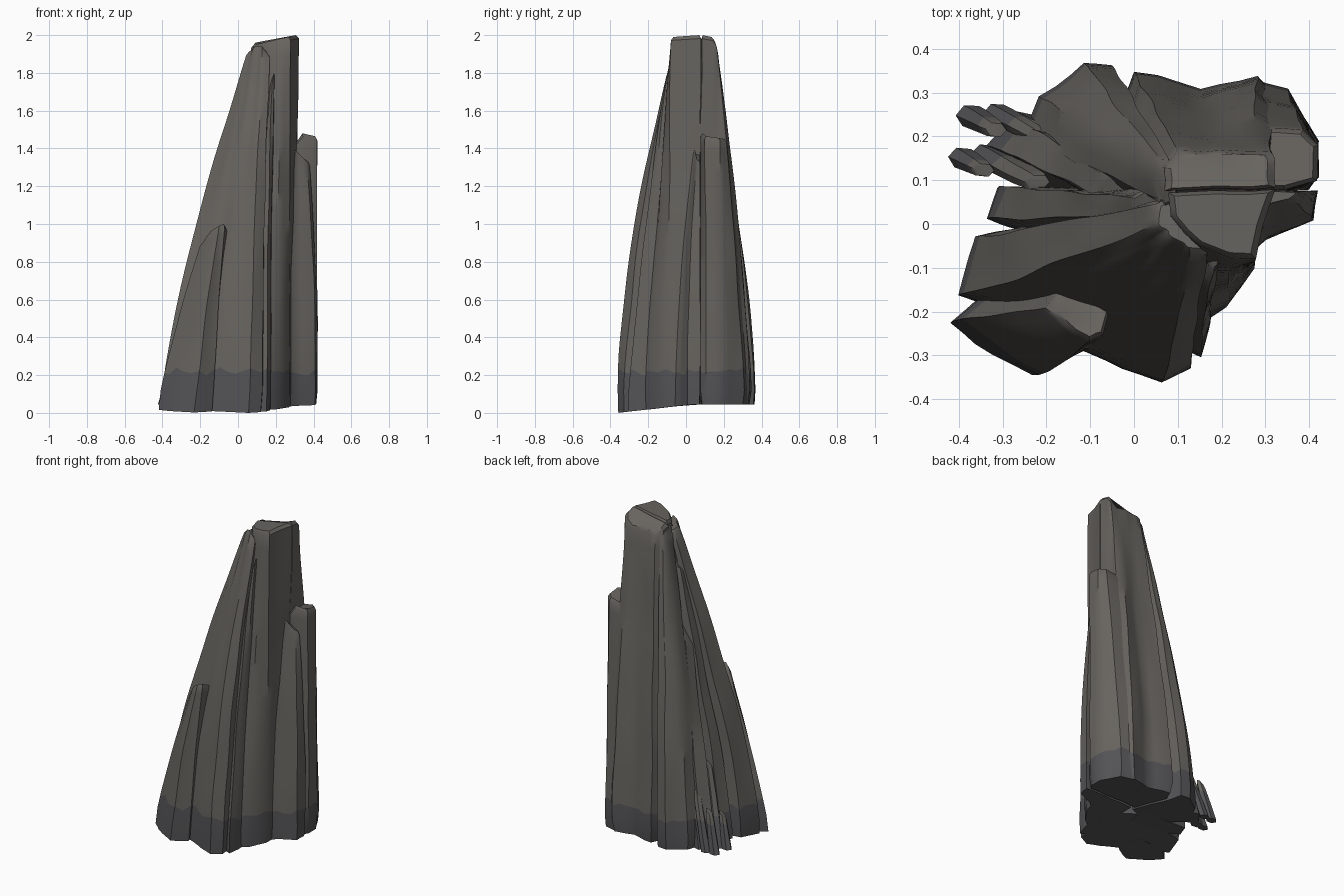
import bpy, bmesh, math
from mathutils import Vector, noise


def material(name, rgb):
    m = bpy.data.materials.new(name)
    m.diffuse_color = (*rgb, 1)
    return m


STONE = material("stone", (0.135, 0.127, 0.114))
DAMP = material("damp_stone", (0.088, 0.088, 0.094))


def base_z(y):
    return max(0.0, min(0.045, (y + 0.37) * 0.11))


def subdivide(corners, step=0.045):
    """Split the long base edges so that the rock faces can ripple."""
    out = []
    for a, b in zip(corners, corners[1:] + corners[:1]):
        n = max(1, round(math.dist(a[:2], b[:2]) / step))
        for i in range(n):
            f = i / n
            out.append([p + (q - p) * f for p, q in zip(a, b)])
    return out


def slab(name, corners, px=1.3, py=1.3, rough=0.01, rows=22, foot=0.04):
    """Tapering slab; each corner is base x, base y, top x, top y, top z."""
    ring = subdivide([list(c) for c in corners])
    bm = bmesh.new()
    grid = []
    mid = [sum(c[k] for c in ring) / len(ring) for k in range(5)]
    for r in range(rows + 4):
        row = []
        for bx, by, tx, ty, tz in ring:
            z0 = base_z(by)
            jag = 0.22 + 0.035 * noise.noise(Vector((bx * 31, by * 31, 3)))
            zj = min(jag, tz - 0.04)
            if r < 3:
                z = (z0, 0.12, zj)[r]
            elif r < rows + 3:
                z = zj + (tz - 0.018 - zj) * (r - 2) / rows
            else:
                z = tz
            t = min(1, (z - z0) / (tz - z0))
            x = bx + (tx - bx) * t ** px
            y = by + (ty - by) * t ** py
            # vertical grooves with slow change along the height
            q = Vector((bx * 9, by * 9, z * 2.6))
            x += rough * noise.noise(q)
            y += rough * noise.noise(q + Vector((17, 5, 2)))
            if r == rows + 3:      # softened top edge
                x += (mid[2] - x) * 0.13
                y += (mid[3] - y) * 0.13
            if r == 0:             # slightly undercut foot
                x += (mid[0] - x) * foot
                y += (mid[1] - y) * foot
            row.append(bm.verts.new((x, y, z)))
        grid.append(row)
    n = len(ring)
    for r in range(len(grid) - 1):
        for i in range(n):
            j = (i + 1) % n
            f = bm.faces.new((grid[r][i], grid[r][j], grid[r + 1][j], grid[r + 1][i]))
            f.material_index = 1 if r < 2 else 0
    bm.faces.new(grid[0][::-1]).material_index = 1
    bm.faces.new(grid[-1])
    bmesh.ops.recalc_face_normals(bm, faces=bm.faces)
    me = bpy.data.meshes.new(name)
    bm.to_mesh(me)
    bm.free()
    me.materials.append(STONE)
    me.materials.append(DAMP)
    ob = bpy.data.objects.new(name, me)
    bpy.context.collection.objects.link(ob)
    bpy.ops.object.select_all(action='DESELECT')
    ob.select_set(True)
    bpy.context.view_layer.objects.active = ob
    bpy.ops.object.shade_smooth_by_angle(angle=math.radians(35))


# broad leaning front face
slab("front_face", [
    (-0.37, -0.03, 0.06, 0.05, 1.90), (-0.405, -0.16, 0.055, 0.0, 1.91),
    (-0.15, -0.28, 0.09, -0.04, 1.94), (0.06, -0.37, 0.135, -0.06, 1.94),
    (0.125, -0.33, 0.165, -0.065, 1.90), (0.14, -0.05, 0.16, 0.0, 1.92),
    (0.0, 0.04, 0.10, 0.06, 1.93)], 1.38, 1.7, foot=0.02)

# low buttress against the front face
slab("front_buttress", [
    (-0.425, -0.225, -0.20, -0.19, 0.90), (-0.37, -0.28, -0.15, -0.23, 0.96),
    (-0.23, -0.35, -0.10, -0.27, 0.99), (-0.13, -0.30, -0.07, -0.25, 1.0),
    (-0.15, -0.15, -0.05, -0.15, 0.95), (-0.35, -0.16, -0.15, -0.13, 0.90)], 1.15, 1.4)

# thin fin in the front crack
slab("front_fin", [
    (0.10, -0.28, 0.17, -0.09, 1.74), (0.15, -0.305, 0.18, -0.105, 1.77),
    (0.17, -0.24, 0.19, -0.10, 1.80), (0.18, -0.05, 0.20, -0.02, 1.80),
    (0.10, -0.05, 0.16, 0.0, 1.74)], 1.5, 1.4, 0.008)

# tall column carrying the summit
slab("summit_column", [
    (0.08, -0.05, 0.08, 0.02, 1.95), (0.17, -0.22, 0.15, -0.05, 1.965),
    (0.215, -0.19, 0.22, -0.075, 1.98), (0.27, -0.10, 0.275, -0.08, 1.99),
    (0.30, 0.075, 0.32, 0.078, 2.0), (0.07, 0.07, 0.08, 0.075, 1.96)], 1.3, 1.5, 0.008)

# back wall
slab("back_slab", [
    (0.05, 0.07, 0.07, 0.08, 1.95), (0.30, 0.075, 0.32, 0.082, 2.0),
    (0.305, 0.18, 0.32, 0.14, 1.99), (0.31, 0.31, 0.31, 0.165, 1.95),
    (0.28, 0.345, 0.27, 0.17, 1.92), (0.15, 0.31, 0.19, 0.16, 1.93),
    (0.0, 0.345, 0.10, 0.165, 1.92), (-0.03, 0.28, 0.07, 0.13, 1.94)],
    1.3, 1.4, foot=0.08)

# shoulder on the right, with its front wedge
slab("right_shoulder", [
    (0.26, 0.075, 0.28, 0.08, 1.40), (0.40, 0.077, 0.345, 0.08, 1.48),
    (0.42, 0.11, 0.42, 0.10, 1.465), (0.42, 0.19, 0.42, 0.18, 1.455),
    (0.35, 0.31, 0.385, 0.215, 1.45), (0.26, 0.34, 0.28, 0.22, 1.43)],
    1.2, 1.2, 0.006, foot=0.08)
slab("right_wedge", [
    (0.19, -0.13, 0.28, 0.02, 1.38), (0.30, -0.035, 0.31, 0.045, 1.39),
    (0.41, 0.005, 0.36, 0.06, 1.34), (0.42, 0.075, 0.38, 0.078, 1.33),
    (0.24, 0.075, 0.28, 0.078, 1.38)], 2.4, 2.0, 0.006)

# rear left slab
slab("back_left_slab", [
    (-0.25, 0.20, 0.05, 0.06, 1.86), (-0.22, 0.30, 0.05, 0.11, 1.87),
    (-0.12, 0.37, 0.06, 0.145, 1.90), (-0.05, 0.362, 0.08, 0.15, 1.92),
    (-0.035, 0.28, 0.09, 0.12, 1.94), (0.06, 0.05, 0.10, 0.06, 1.95),
    (0.0, 0.03, 0.07, 0.04, 1.92)], 1.4, 1.4)

# left wedge and thin rib filling the left cleft
slab("left_wedge", [
    (-0.345, 0.01, 0.0, 0.02, 1.66), (-0.32, 0.085, 0.0, 0.06, 1.68),
    (-0.20, 0.08, 0.03, 0.08, 1.70), (0.0, 0.08, 0.07, 0.08, 1.75),
    (0.0, -0.04, 0.07, 0.0, 1.72), (-0.18, -0.04, 0.02, 0.0, 1.68)], 1.2, 1.2)
slab("left_rib", [
    (-0.34, 0.18, -0.09, 0.07, 1.25), (-0.29, 0.235, -0.08, 0.12, 1.28),
    (-0.12, 0.20, 0.0, 0.13, 1.38), (0.0, 0.06, 0.03, 0.06, 1.42),
    (-0.20, 0.08, -0.04, 0.05, 1.30)], 1.0, 1.2, 0.014)

# loose splinters at the left foot
for i, (x, y, rad, h, lean) in enumerate([
        (-0.375, 0.245, 0.036, 0.28, 0.06), (-0.315, 0.250, 0.034, 0.40, 0.10),
        (-0.390, 0.150, 0.036, 0.24, 0.05), (-0.335, 0.155, 0.040, 0.52, 0.12),
        (-0.255, 0.230, 0.040, 0.78, 0.15)]):
    pts = []
    for k in range(6):
        a = math.tau * k / 6 + i
        c, s = math.cos(a), math.sin(a)
        pts.append((x + rad * c, y + rad * 0.75 * s,
                    x + lean + rad * 0.7 * c, y - lean * 0.5 + rad * 0.5 * s,
                    h + 0.02 * c))
    slab(f"splinter_{i + 1}", pts, 1.0, 1.0, 0.008, 6)
